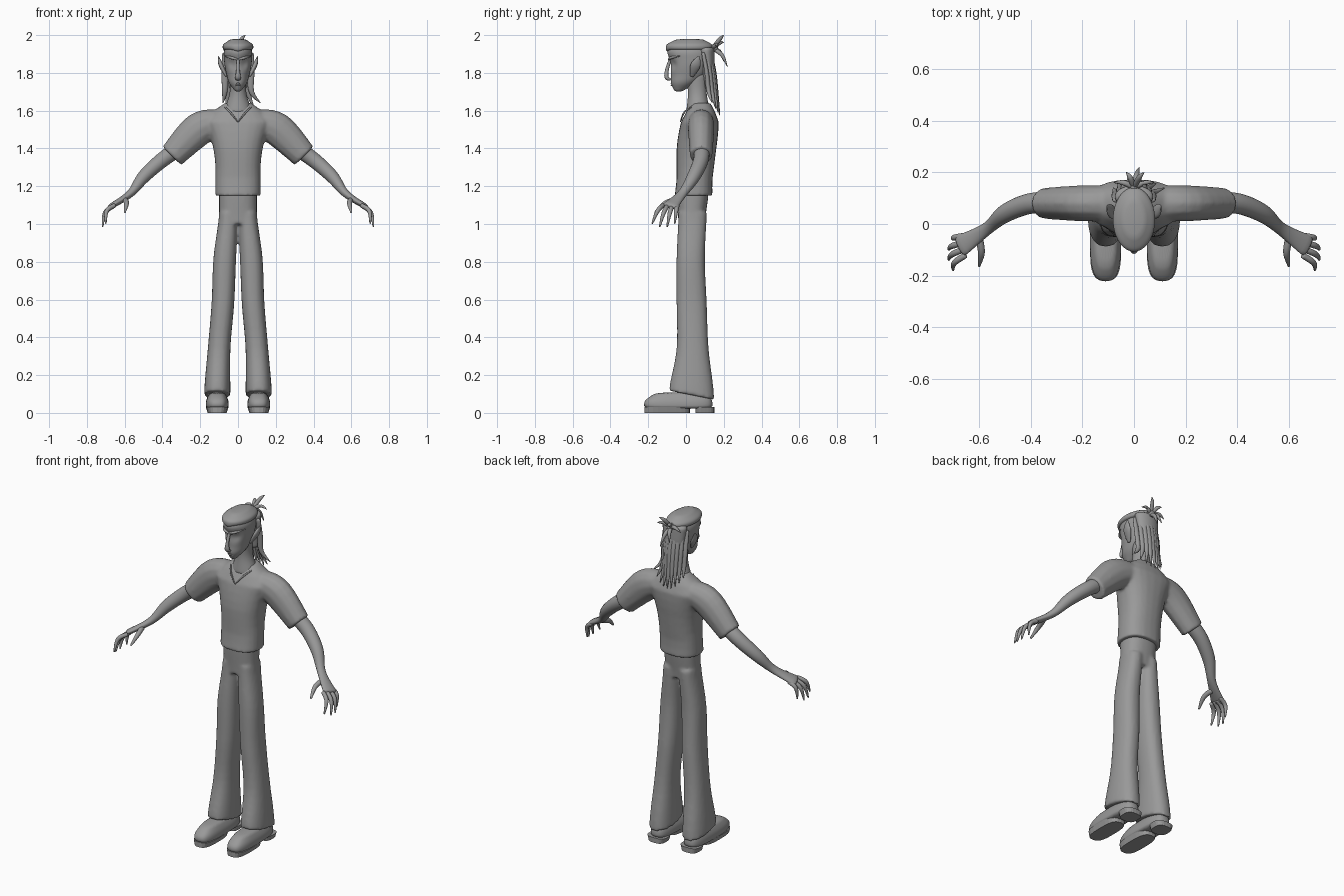
import bpy, bmesh, math
from mathutils import Vector

if "Cube" in bpy.data.objects:
    bpy.data.objects.remove(bpy.data.objects["Cube"])

grey = bpy.data.materials.new("plain grey")
grey.use_nodes = True
grey.diffuse_color = (0.32, 0.32, 0.32, 1)
grey.node_tree.nodes["Principled BSDF"].inputs["Base Color"].default_value = grey.diffuse_color

SIDES = {"left": 1, "right": -1}


def curve(keys, t):
    """Smooth value at t through evenly spaced keys (numbers or vectors)."""
    last = len(keys) - 1
    i = min(int(t * last), last - 1)
    f = t * last - i
    a, b = keys[i], keys[i + 1]
    slope_a = (b - keys[max(i - 1, 0)]) / 2
    slope_b = (keys[min(i + 2, last)] - a) / 2
    bend = (b - a) * 3 - slope_a * 2 - slope_b
    twist = (a - b) * 2 + slope_a + slope_b
    return a + slope_a * f + bend * f ** 2 + twist * f ** 3


def skin(bm, rings):
    """Bridge rings of points into a closed tube."""
    loops = [[bm.verts.new(p) for p in ring] for ring in rings]
    n = len(loops[0])
    for low, high in zip(loops, loops[1:]):
        for i in range(n):
            j = (i + 1) % n
            bm.faces.new((low[i], low[j], high[j], high[i]))
    bm.faces.new(loops[0])
    bm.faces.new(loops[-1])


def circle(n, power=2):
    """Points of a unit circle, squarer when power is higher."""
    for i in range(n):
        angle = math.tau * i / n
        c, s = math.cos(angle), math.sin(angle)
        yield math.copysign(abs(c) ** (2 / power), c), math.copysign(abs(s) ** (2 / power), s)


def stack(bm, bottom, top, half, front, back, centre=(0, 0), side=1, power=2, hem=0, steps=10):
    """Level rings from bottom to top, shaped by width, front and back curves."""
    rings = []
    for k in range(steps + 1):
        t = k / steps
        width, yf, yb = curve(half, t), curve(front, t), curve(back, t)
        ring = []
        for c, s in circle(24, power):
            y = (yf + yb) / 2 + (yb - yf) / 2 * s
            z = bottom + (top - bottom) * t - hem * y * (1 - t) ** 8
            ring.append((side * (curve(centre, t) + width * c), y, z))
        rings.append(ring)
    skin(bm, rings)


def limb(bm, path, thick, wide, side=1, ref=(0, 1, 0), steps=10):
    """Rings across a smooth path; the wide direction follows ref."""
    path = [Vector(p) for p in path]
    rings = []
    for k in range(steps + 1):
        t = k / steps
        centre = curve(path, t)
        ahead = curve(path, min(t + .02, 1)) - curve(path, max(t - .02, 0))
        u = Vector(ref).cross(ahead).normalized()
        v = ahead.normalized().cross(u)
        ring = []
        for c, s in circle(12):
            point = centre + u * curve(thick, t) * c + v * curve(wide, t) * s
            point.x *= side
            ring.append(point)
        rings.append(ring)
    skin(bm, rings)


def finish(name, bm, fuse=False, soft=True):
    """Turn the mesh into an object, fused into one cloth surface or rounded."""
    bmesh.ops.recalc_face_normals(bm, faces=bm.faces)
    for face in bm.faces:
        face.smooth = soft
    mesh = bpy.data.meshes.new(name)
    bm.to_mesh(mesh)
    bm.free()
    mesh.materials.append(grey)
    part = bpy.data.objects.new(name, mesh)
    bpy.context.collection.objects.link(part)
    if fuse:
        remesh = part.modifiers.new("fuse", "REMESH")
        remesh.mode = "VOXEL"
        remesh.voxel_size = .009
        remesh.use_smooth_shade = True
        part.modifiers.new("relax", "SMOOTH").iterations = 5
    elif soft:
        part.modifiers.new("round", "SUBSURF").render_levels = 1


# shirt: body and sleeves fused
bm = bmesh.new()
stack(bm, 1.15, 1.64, half=(.12, .12, .12, .13, .15, .18, .07),
      front=(-.06, -.05, -.05, -.05, -.04, -.02, .03),
      back=(.14, .14, .15, .16, .17, .17, .13), power=2.4)
for side in SIDES.values():
    limb(bm, [(.1, .08, 1.54), (.21, .08, 1.5), (.35, .08, 1.36)],
         thick=(.07, .09, .07), wide=(.07, .07, .06), side=side)
finish("shirt", bm, fuse=True)

# collar edges meeting in a V
bm = bmesh.new()
for side in SIDES.values():
    limb(bm, [(.07, .03, 1.62), (.04, -.01, 1.59), (0, -.03, 1.54)],
         thick=(.004, .005, .003), wide=(.004, .005, .003), side=side)
finish("collar", bm)

# trousers: hips and flared legs fused
bm = bmesh.new()
stack(bm, 1, 1.17, half=(.1, .1), front=(-.04, -.05), back=(.1, .12), power=2.4)
for side in SIDES.values():
    stack(bm, .1, 1.06, half=(.07, .06, .06, .06, .05), front=(-.09, -.05, -.05, -.05, -.04),
          back=(.15, .12, .11, .1, .11), centre=(.11, .1, .08, .07, .05),
          side=side, power=2.3, hem=.2, steps=20)
finish("trousers", bm, fuse=True)

# shoes, each with a toe sole and a separate heel
for name, side in SIDES.items():
    bm = bmesh.new()
    stack(bm, .02, .11, half=(.06, .06, .04), front=(-.22, -.22, -.16), back=(.14, .14, .12),
          centre=(.11, .11), side=side, power=3, steps=5)
    finish(name + "_shoe", bm)
    bm = bmesh.new()
    for front, back in ((-.22, .02), (.05, .15)):
        stack(bm, 0, .03, half=(.05, .06), front=(front, front), back=(back, back),
              centre=(.11, .11), side=side, power=3, steps=1)
    finish(name + "_sole", bm, soft=False)

# bare arms with palm, fingers and thumb
for name, side in SIDES.items():
    bm = bmesh.new()
    limb(bm, [(.3, .08, 1.41), (.4, .08, 1.34), (.5, .04, 1.25), (.57, -.02, 1.16), (.68, -.09, 1.09)],
         thick=(.045, .042, .036, .021, .015), wide=(.045, .042, .037, .026, .048), side=side, steps=16)
    for k in range(4):
        bulge = .02 * math.sin(math.pi * k / 3)
        root = Vector((.65, -.12 + .025 * k, 1.1))
        tip = Vector((.7 + bulge, -.18 + .04 * k, 1 - bulge))
        knuckle = root.lerp(tip, .5) + Vector((.02, 0, .02))
        limb(bm, [root, knuckle, tip], thick=(.012, .012, .004), wide=(.012, .012, .004), side=side)
    limb(bm, [(.6, -.05, 1.13), (.59, -.11, 1.11), (.6, -.165, 1.06)],
         thick=(.015, .014, .005), wide=(.015, .014, .005), side=side)
    finish(name + "_arm", bm)

# neck
bm = bmesh.new()
stack(bm, 1.58, 1.8, half=(.08, .045, .045), front=(0, .01, 0), back=(.13, .11, .11))
finish("neck", bm)

# head, with eye sockets pressed in below the brow
bm = bmesh.new()
stack(bm, 1.7, 1.96, half=(.015, .047, .06, .07, .075, .075, .05),
      front=(-.06, -.08, -.08, -.085, -.09, -.1, -.07),
      back=(-.02, .05, .1, .12, .13, .13, .1), steps=16)
for vert in bm.verts:
    gap = Vector((abs(vert.co.x), vert.co.y, vert.co.z)) - Vector((.035, -.08, 1.845))
    vert.co.y += .02 * math.exp(-(gap.length / .025) ** 2)
finish("head", bm)

# nose, brows and lips
bm = bmesh.new()
limb(bm, [(0, -.08, 1.88), (0, -.1, 1.82), (0, -.103, 1.775), (0, -.08, 1.765)],
     thick=(.008, .01, .012, .006), wide=(.01, .009, .016, .012), ref=(1, 0, 0))
finish("nose", bm)
bm = bmesh.new()
for side in SIDES.values():
    limb(bm, [(0, -.09, 1.87), (.035, -.08, 1.88), (.07, -.03, 1.89)],
         thick=(.005, .008, .002), wide=(.005, .008, .002), side=side)
finish("brows", bm)
bm = bmesh.new()
for z in (1.745, 1.735):
    limb(bm, [(-.02, -.065, z), (0, -.077, z), (.02, -.065, z)],
         thick=(.002, .005, .002), wide=(.002, .005, .002))
finish("lips", bm)

# pointed ears
for name, side in SIDES.items():
    bm = bmesh.new()
    limb(bm, [(.06, .03, 1.78), (.09, .05, 1.84), (.105, .07, 1.89)],
         thick=(.006, .013, .002), wide=(.01, .028, .004), side=side)
    finish(name + "_ear", bm)

# swept-back hair with a small peak over the forehead
bm = bmesh.new()
stack(bm, 1.92, 1.98, half=(.08, .08, .04), front=(-.105, -.105, -.05), back=(.14, .14, .09), steps=6)
for vert in bm.verts:
    if vert.co.y < 0 and vert.co.z < 1.94:
        vert.co.z -= .015 * math.exp(-(vert.co.x / .02) ** 2)
finish("hair_cap", bm)
bm = bmesh.new()
stack(bm, 1.71, 1.94, half=(.045, .065, .077), front=(.1, .08, .06), back=(.14, .15, .15))
finish("back_hair", bm)

# hanging locks fanned around the back of the head, the outer ones flicked out
bm = bmesh.new()
for k in range(-4, 5):
    turn = k / 4
    droop = turn ** 2
    x, y = .07 * turn, .15 - .04 * droop
    tip = (.1 * turn + .02 * droop, y + .03, 1.57 + .07 * droop)
    limb(bm, [(x, y - .02, 1.91), (x, y, 1.8), (x, y + .01, 1.7), tip],
         thick=(.01, .012, .012, .002), wide=(.014, .018, .015, .002), ref=(1, 0, 0))
finish("hair_locks", bm)

# tied tuft: spikes fanning out of a knot
bm = bmesh.new()
stack(bm, 1.91, 1.95, half=(.01, .02, .01), front=(.13, .12, .13), back=(.16, .17, .16))
knot = Vector((0, .14, 1.93))
for tip in ((.04, .2, 2), (-.03, .2, 1.96), (.08, .16, 1.94), (-.08, .16, 1.92), (.02, .22, 1.83), (-.03, .2, 1.86)):
    arch = knot.lerp(Vector(tip), .5) + Vector((0, .01, .015))
    limb(bm, [knot, arch, tip], thick=(.01, .011, .001), wide=(.01, .011, .001), ref=(.9, .3, .1))
finish("hair_tuft", bm)
